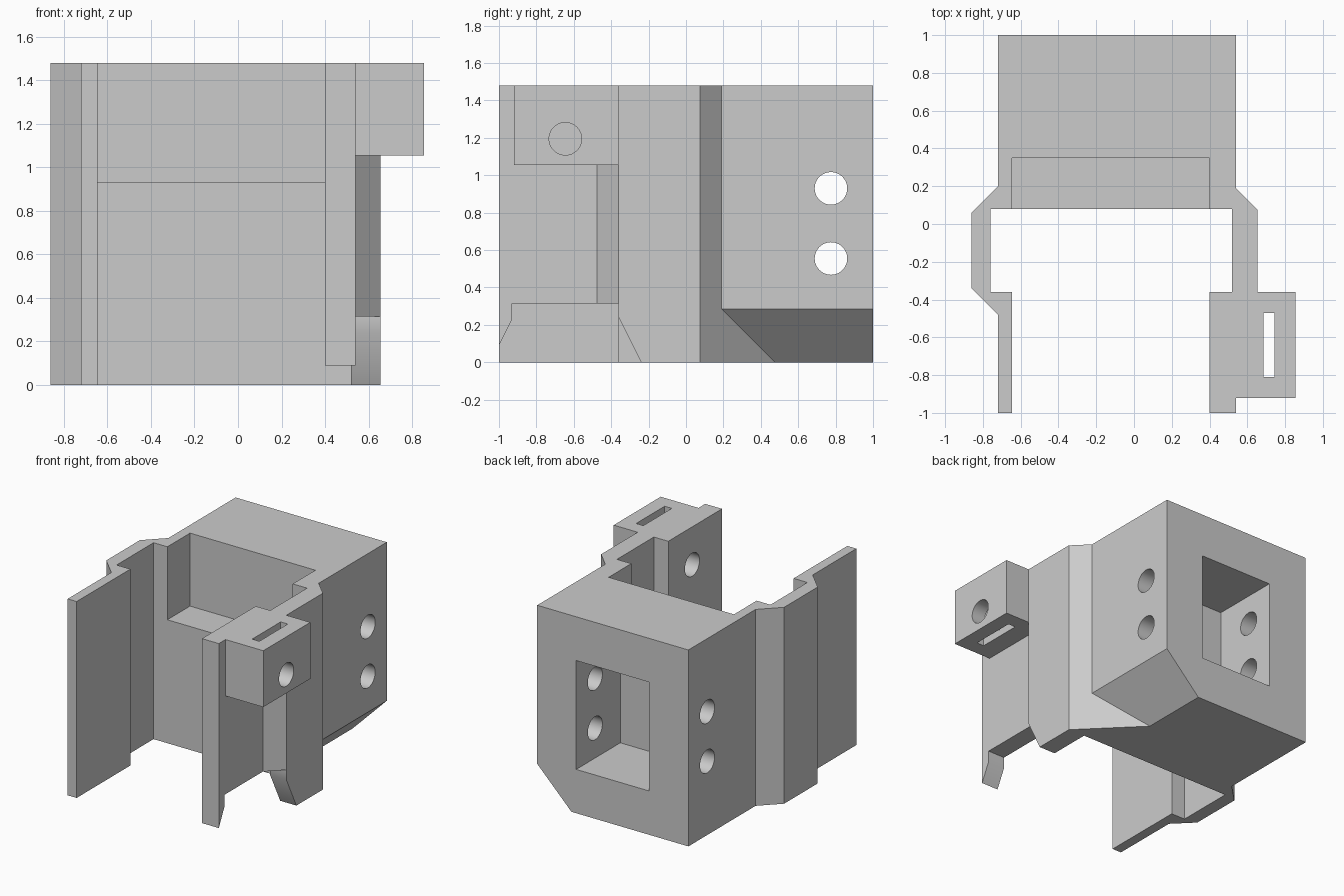
import bpy
import bmesh
import math
from mathutils import Vector

cube = bpy.data.objects.get("Cube")
if cube:
    bpy.data.objects.remove(cube, do_unlink=True)

HEIGHT = 1.48

grey = bpy.data.materials.new("plain grey")
grey.use_nodes = True
COLOUR = (0.6, 0.6, 0.6, 1)
grey.diffuse_color = COLOUR
grey.node_tree.nodes["Principled BSDF"].inputs["Base Color"].default_value = COLOUR


def finish(name, bm):
    bmesh.ops.recalc_face_normals(bm, faces=bm.faces[:])
    mesh = bpy.data.meshes.new(name)
    bm.to_mesh(mesh)
    bm.free()
    mesh.materials.append(grey)
    obj = bpy.data.objects.new(name, mesh)
    bpy.context.collection.objects.link(obj)
    return obj


def prism(name, outline, axis, low, high):
    """Extrude a flat outline along x (y, z points) or z (x, y points)."""
    bm = bmesh.new()
    if axis == "x":
        points = [(low, a, b) for a, b in outline]
        step = Vector((high - low, 0, 0))
    else:
        points = [(a, b, low) for a, b in outline]
        step = Vector((0, 0, high - low))
    face = bm.faces.new([bm.verts.new(p) for p in points])
    new = bmesh.ops.extrude_face_region(bm, geom=[face])["geom"]
    verts = [g for g in new if isinstance(g, bmesh.types.BMVert)]
    bmesh.ops.translate(bm, verts=verts, vec=step)
    return finish(name, bm)


def box(name, x, y, z):
    outline = [(x[0], y[0]), (x[1], y[0]), (x[1], y[1]), (x[0], y[1])]
    return prism(name, outline, "z", *z)


def bore(name, y, z, x0, x1, radius=0.087, sides=48):
    turns = [math.tau * i / sides for i in range(sides)]
    ring = [(y + radius * math.cos(t), z + radius * math.sin(t)) for t in turns]
    return prism(name, ring, "x", x0, x1)


def combine(target, tool, operation="DIFFERENCE"):
    tool.hide_render = True
    mod = target.modifiers.new(tool.name, "BOOLEAN")
    mod.operation = operation
    mod.solver = "EXACT"
    mod.object = tool
    with bpy.context.temp_override(object=target, active_object=target):
        bpy.ops.object.modifier_apply(modifier=mod.name)
    bpy.data.objects.remove(tool, do_unlink=True)


# Rear block with both stepped side arms, as one plan outline
bracket = prism("bracket_body", [
    (-0.72, 1), (-0.72, 0.20), (-0.86, 0.06), (-0.86, -0.34), (-0.72, -0.48),
    (-0.72, -1), (-0.645, -1), (-0.645, -0.36), (-0.76, -0.36), (-0.76, 0.08),
    (0.52, 0.08), (0.52, -0.36), (0.40, -0.36), (0.40, -1), (0.54, -1),
    (0.54, -0.475), (0.655, -0.36), (0.655, 0.075), (0.54, 0.19), (0.54, 1),
], "z", 0, HEIGHT)

# Notch under the +x arm, with sloped ends
combine(bracket, prism("arm_notch", [
    (-1.07, -0.05), (-0.93, 0.23), (-0.93, 0.315), (-0.36, 0.315),
    (-0.36, 0.24), (-0.215, -0.05),
], "x", 0.3, 0.9))

# Lug on the +x arm
combine(bracket, box("side_lug", (0.53, 0.855), (-0.92, -0.36), (1.055, HEIGHT)), "UNION")
combine(bracket, box("lug_slot", (0.685, 0.745), (-0.81, -0.47), (0.9, 1.6)))
combine(bracket, bore("lug_hole", -0.645, 1.195, 0.3, 1))

# Open recess at the top front of the block, and the rear window pocket
combine(bracket, box("top_recess", (-0.645, 0.40), (0, 0.35), (0.93, 1.6)))
combine(bracket, box("rear_pocket", (-0.39, 0.215), (0.475, 1.1), (0.33, 1.15)))

# Pair of cross holes through both block walls
for z in (0.555, 0.93):
    combine(bracket, bore("cross_hole", 0.775, z, -1, 1))

# Lower corner bevel, stopped by the slanted shoulder plane
bm = bmesh.new()
for x, z in ((0.8, 0.545), (0.8, -0.1), (0.155, -0.1)):
    for y in (0.73 - x, 1.2):
        bm.verts.new((x, y, z))
bmesh.ops.convex_hull(bm, input=bm.verts[:])
combine(bracket, finish("corner_bevel", bm))

# Smooth bores with crisp edges elsewhere
bpy.ops.object.select_all(action="DESELECT")
bracket.select_set(True)
bpy.context.view_layer.objects.active = bracket
bpy.ops.object.shade_smooth_by_angle(angle=math.radians(30))
